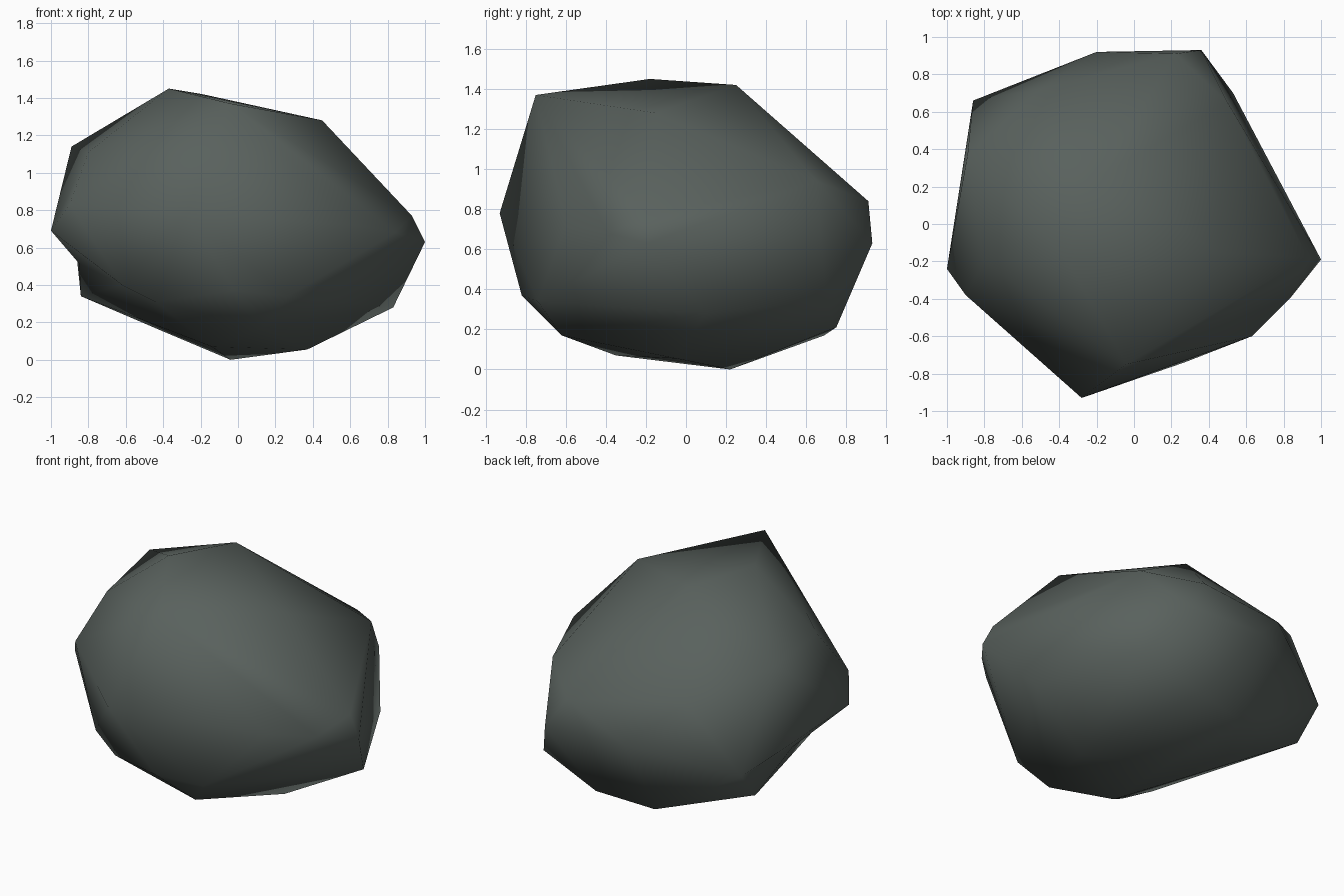
import bpy
import bmesh
from mathutils import Vector

old = bpy.data.objects.get("Cube")
if old:
    bpy.data.objects.remove(old, do_unlink=True)


def flat_material(name, color):
    mat = bpy.data.materials.new(name)
    mat.use_nodes = True
    mat.diffuse_color = color
    shader = next(n for n in mat.node_tree.nodes if n.type == "BSDF_PRINCIPLED")
    shader.inputs["Base Color"].default_value = color
    shader.inputs["Roughness"].default_value = 0.9
    return mat


# Boulder corners, listed by the region of the stone they shape
crown = [(-.37, -.18, 1.45), (-.19, .25, 1.42), (-.04, -.75, 1.37), (.45, -.15, 1.28)]
shoulder = [(-.89, .37, 1.14), (-.8, -.2, 1.11), (.5, .65, .94), (-.5, .72, .93),
            (.22, .91, .84)]
waist = [(-.9, -.38, .83), (-.28, -.93, .78), (.63, -.6, .72), (.93, -.18, .77),
         (-1, -.24, .69), (1, -.19, .63), (.36, .93, .63), (.84, -.39, .68),
         (-.86, .66, .53), (-.2, .92, .66)]
skirt = [(-.02, -.82, .37), (.53, .7, .345), (.27, -.74, .34), (-.84, .49, .34),
         (-.62, -.57, .4), (-.44, -.63, .31), (.83, .1, .28)]
underside = [(.12, .75, .21), (.13, -.62, .17), (-.26, .69, .17), (-.42, .36, .16),
             (-.14, -.35, .07), (.37, -.05, .055), (-.04, .22, 0)]


def build_boulder(name, corners, material):
    """Wrap a tight skin around the corners, then dent one flank."""
    bm = bmesh.new()
    for corner in corners:
        bm.verts.new(corner)
    result = bmesh.ops.convex_hull(bm, input=bm.verts[:])
    unused = [g for g in result["geom_interior"] if isinstance(g, bmesh.types.BMVert)]
    if unused:
        bmesh.ops.delete(bm, geom=unused, context="VERTS")

    # Shallow hollow low on the right flank, where the long edge crosses it
    ends = [Vector(waist[4]), Vector(skirt[3])]
    for edge in bm.edges[:]:
        if all(any((v.co - e).length < .001 for v in edge.verts) for e in ends):
            _, dent = bmesh.utils.edge_split(edge, edge.verts[0], .5)
            dent.co.x += .07
            break
    bmesh.ops.triangulate(bm, faces=bm.faces[:])
    bmesh.ops.recalc_face_normals(bm, faces=bm.faces[:])
    for face in bm.faces:
        face.smooth = True

    mesh = bpy.data.meshes.new(name)
    bm.to_mesh(mesh)
    bm.free()
    mesh.materials.append(material)
    obj = bpy.data.objects.new(name, mesh)
    bpy.context.collection.objects.link(obj)
    return obj


stone = flat_material("dark_grey_green_stone", (.10, .12, .11, 1))
build_boulder("boulder", crown + shoulder + waist + skirt + underside, stone)
